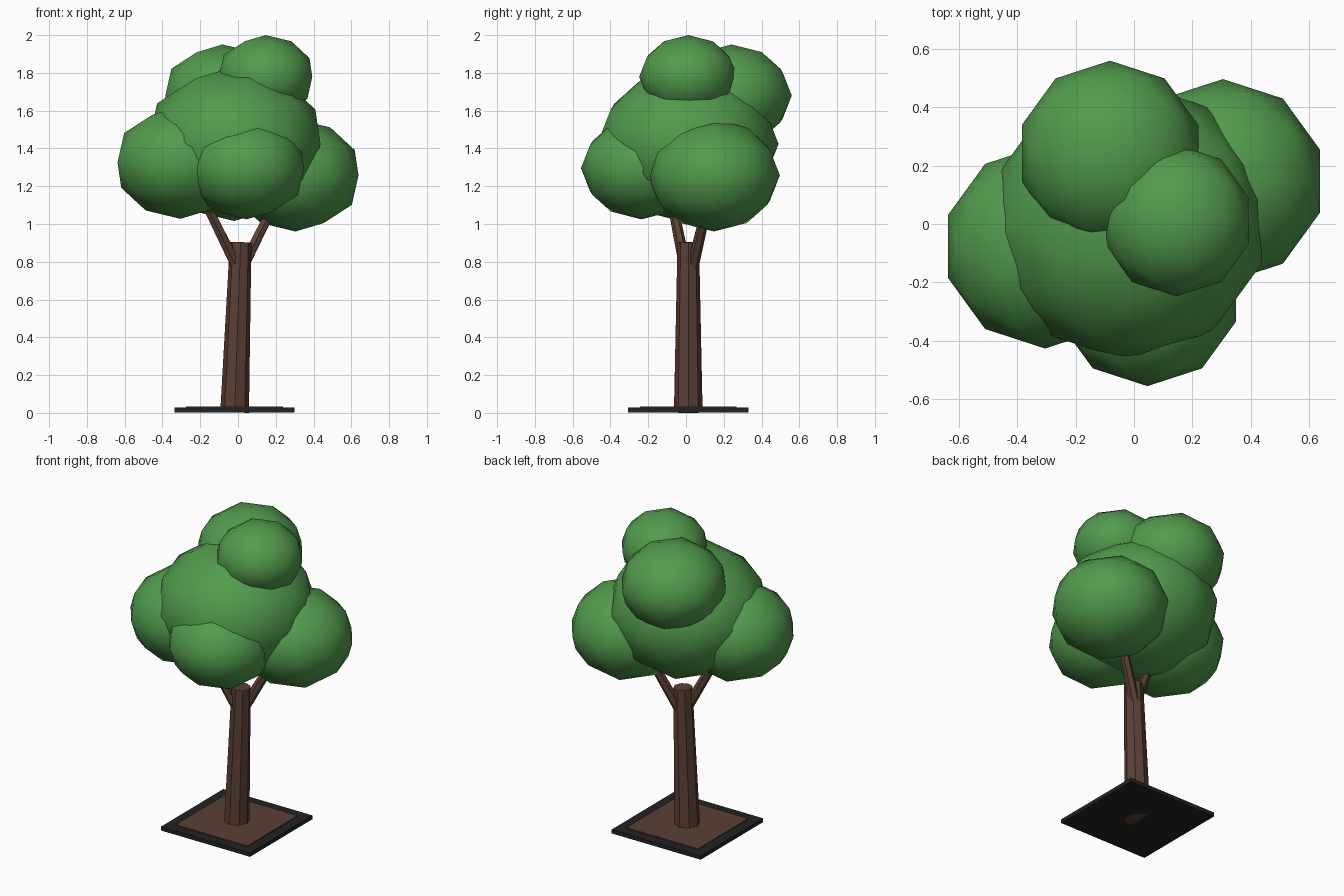
import bpy
from mathutils import Vector

if "Cube" in bpy.data.objects:
    bpy.data.objects.remove(bpy.data.objects["Cube"])


def material(name, rgb):
    m = bpy.data.materials.new(name)
    m.diffuse_color = (*rgb, 1)
    m.use_nodes = True
    m.node_tree.nodes["Principled BSDF"].inputs["Base Color"].default_value = m.diffuse_color
    return m


LEAF = material("leaf green", (0.084, 0.325, 0.074))
BARK = material("bark brown", (0.105, 0.052, 0.035))
BLACK = material("grate black", (0.016, 0.016, 0.016))


def finish(name, mat):
    ob = bpy.context.object
    ob.name = name
    ob.data.materials.append(mat)
    return ob


def box(name, center, size, mat):
    bpy.ops.mesh.primitive_cube_add(size=1, location=center)
    ob = finish(name, mat)
    ob.scale = size
    return ob


def limb(name, start, end, r1, r2, sides):
    a, b = Vector(start), Vector(end)
    bpy.ops.mesh.primitive_cone_add(vertices=sides, radius1=r1, radius2=r2,
                                    depth=(b - a).length, location=(a + b) / 2)
    ob = finish(name, BARK)
    ob.rotation_mode = 'QUATERNION'
    ob.rotation_quaternion = Vector((0, 0, 1)).rotation_difference(b - a)
    return ob


# square base and soil panel
box("base_frame", (-0.018, 0.012, 0.0155), (0.636, 0.636, 0.025), BLACK)
box("soil", (-0.018, 0.012, 0.025), (0.512, 0.512, 0.018), BARK)

# leaning trunk and two branches
limb("trunk", (-0.018, 0.012, 0.0026), (0.014, 0.012, 0.904), 0.076, 0.057, 8)
limb("branch_right", (0.015, 0.03, 0.75), (0.25, 0.14, 1.22), 0.032, 0.024, 6)
limb("branch_left", (0.005, 0.0, 0.75), (-0.25, -0.105, 1.27), 0.032, 0.024, 6)

# flattened leaf clumps: name, centre, radius
CLUMPS = [
    ("center", (-0.020, 0.010, 1.424), 0.48),
    ("left", (-0.305, -0.077, 1.325), 0.35),
    ("right", (0.305, 0.147, 1.258), 0.35),
    ("back", (-0.082, 0.242, 1.680), 0.318),
    ("top", (0.146, 0.012, 1.779), 0.26),
    ("front", (0.046, -0.237, 1.296), 0.319),
]
for name, loc, r in CLUMPS:
    bpy.ops.mesh.primitive_ico_sphere_add(subdivisions=2, radius=r, location=loc)
    ob = finish("leaf_clump_" + name, LEAF)
    ob.scale = (1, 1, 0.85)
    bpy.ops.object.shade_smooth()
